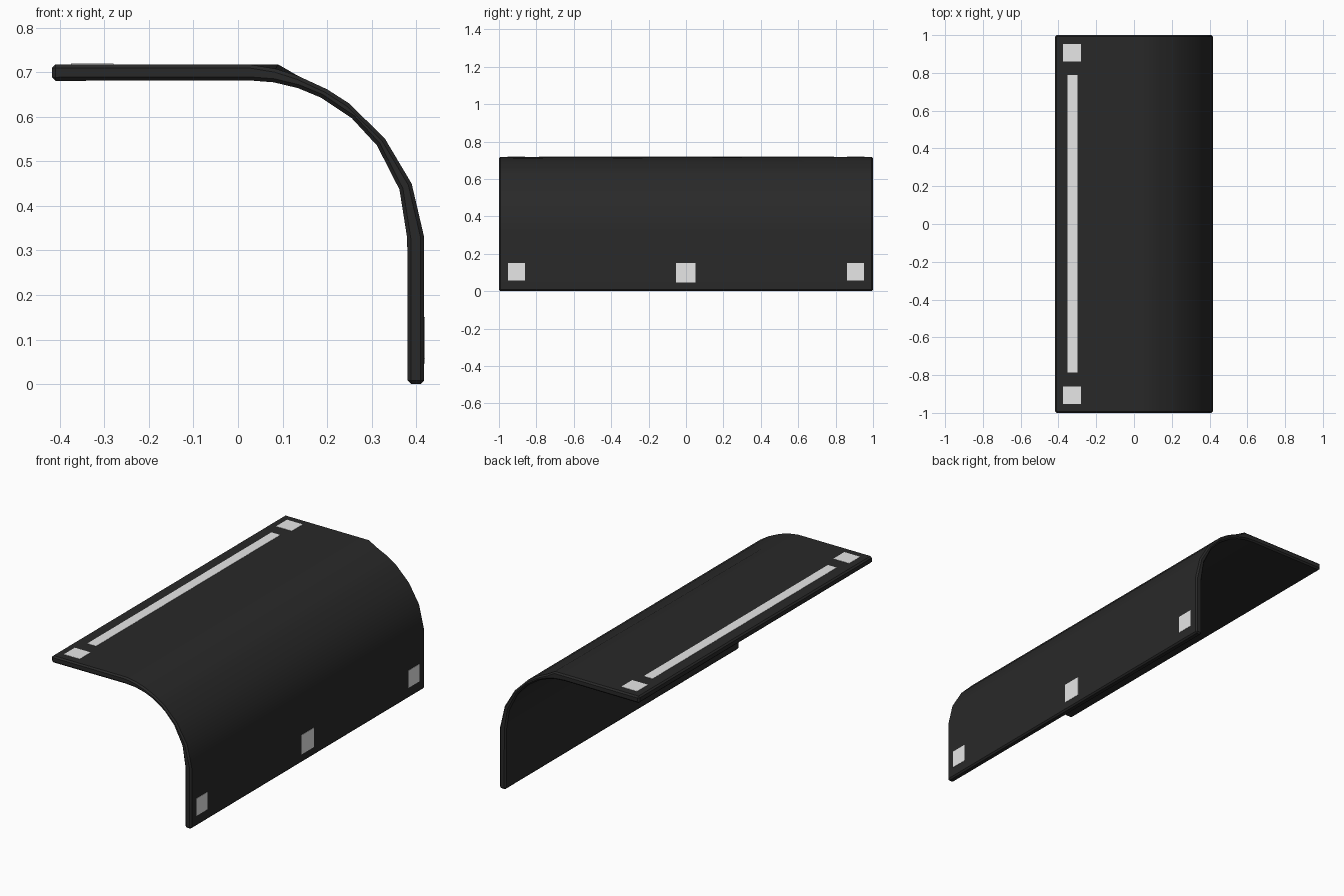
import bpy
import bmesh
import math

cube = bpy.data.objects.get("Cube")
if cube:
    bpy.data.objects.remove(cube, do_unlink=True)


def material(name, value):
    mat = bpy.data.materials.new(name)
    mat.use_nodes = True
    colour = (value, value, value, 1)
    mat.diffuse_color = colour
    mat.node_tree.nodes["Principled BSDF"].inputs["Base Color"].default_value = colour
    return mat


black = material("matte black", 0.022)
grey = material("pale grey", 0.8)


def add_object(name, bm, mat):
    mesh = bpy.data.meshes.new(name)
    bmesh.ops.recalc_face_normals(bm, faces=bm.faces)
    bm.to_mesh(mesh)
    bm.free()
    mesh.materials.append(mat)
    obj = bpy.data.objects.new(name, mesh)
    bpy.context.collection.objects.link(obj)
    return obj


# Bent sheet: outer and inner outlines in x, z
TOP, SIDE, THICK, HALF = 0.718, 0.418, 0.037, 1.0
outer = [(-SIDE, TOP), (0.025, TOP), (0.085, 0.708), (0.135, 0.692), (0.2, 0.662),
         (0.25, 0.63), (0.33, 0.551), (0.39, 0.45), (SIDE, 0.33), (SIDE, 0)]
centre_x, centre_z, radius = 0.025, 0.327, 0.355
inner = [(-SIDE, TOP - THICK)]
for angle in (0, 9, 18, 27, 40.5, 54, 72, 90):
    a = math.radians(angle)
    inner.append((centre_x + radius * math.sin(a), centre_z + radius * math.cos(a)))
inner.append((SIDE - THICK, 0))

bm = bmesh.new()
front = [bm.verts.new((x, -HALF, z)) for x, z in outer + inner[::-1]]
back = [bm.verts.new((v.co.x, HALF, v.co.z)) for v in front]
back[2].co.x, back[2].co.z = 0.09, TOP  # crisper corner at the back end
bm.faces.new(front)
bm.faces.new(back[::-1])
count = len(front)
for i in range(count):
    j = (i + 1) % count
    bm.faces.new((front[i], front[j], back[j], back[i]))
bmesh.ops.recalc_face_normals(bm, faces=bm.faces)
rims = [e for e in bm.edges if e.calc_face_angle(0) > math.radians(50)]
bmesh.ops.bevel(bm, geom=rims, offset=0.008, segments=1, affect='EDGES')
sheet = add_object("bent_sheet", bm, black)

# Smooth bend with flat panels kept flat
bpy.ops.object.select_all(action='DESELECT')
sheet.select_set(True)
bpy.context.view_layer.objects.active = sheet
bpy.ops.object.shade_smooth_by_angle(angle=math.radians(30))
weighted = sheet.modifiers.new("flat_panels", 'WEIGHTED_NORMAL')
weighted.keep_sharp = True


# Thin pale plates on the outside
def plate(name, low, high):
    bm = bmesh.new()
    bmesh.ops.create_cube(bm, size=1)
    for v in bm.verts:
        v.co = [lo if c < 0 else hi for c, lo, hi in zip(v.co, low, high)]
    add_object(name, bm, grey)


PROUD, SUNK = 0.0015, 0.002


def top_plate(name, x0, x1, y0, y1):
    plate(name, (x0, y0, TOP - SUNK), (x1, y1, TOP + PROUD))


def side_plate(name, y0, y1, z0, z1):
    plate(name, (SIDE - SUNK, y0, z0), (SIDE + PROUD, y1, z1))


top_plate("top_strip", -0.353, -0.3, -0.785, 0.79)
for end, y in (("front", -0.907), ("back", 0.907)):
    top_plate("top_square_" + end, -0.375, -0.28, y - 0.047, y + 0.047)
    side_plate("side_square_" + end, y - 0.046, y + 0.046, 0.057, 0.151)
side_plate("side_square_middle", -0.054, 0.051, 0.046, 0.151)
